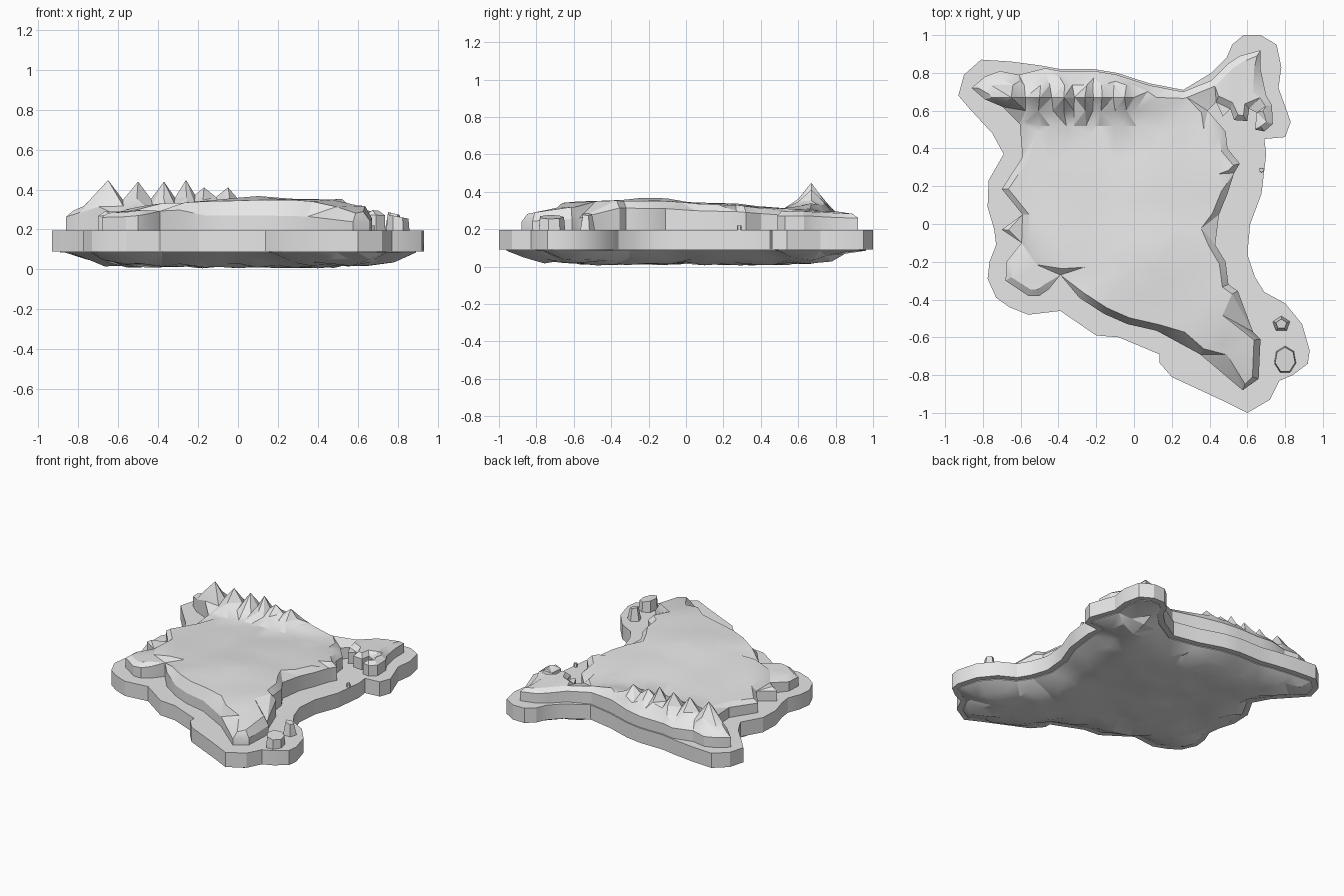
import bpy, bmesh, math, random
from mathutils import Vector
from mathutils.geometry import delaunay_2d_cdt, intersect_point_line

if "Cube" in bpy.data.objects:
    bpy.data.objects.remove(bpy.data.objects["Cube"])

random.seed(4)
stone = bpy.data.materials.new("pale_stone")
stone.diffuse_color = (0.8, 0.8, 0.8, 1)
stone.use_nodes = True
stone.node_tree.nodes["Principled BSDF"].inputs["Base Color"].default_value = stone.diffuse_color
SLAB_LOW, SLAB_TOP = 0.09, 0.195

# Outline of the base slab, clockwise from the back left corner
coast = [(-.93, .68), (-.90, .79), (-.81, .87), (-.65, .86), (-.50, .84), (-.39, .82), (-.21, .82),
         (-.09, .80), (.08, .745), (.26, .71), (.41, .80), (.49, .88), (.52, .95), (.58, 1), (.67, 1),
         (.755, .95), (.78, .83), (.765, .72), (.83, .54), (.80, .46), (.69, .45), (.70, .37),
         (.675, .16), (.615, 0), (.60, -.16), (.64, -.28), (.69, -.36), (.80, -.42), (.89, -.53),
         (.93, -.67), (.92, -.74), (.84, -.80), (.77, -.83), (.72, -.93), (.60, -1), (.48, -.94),
         (.20, -.81), (.135, -.735), (.135, -.69), (-.08, -.60), (-.20, -.59), (-.39, -.46),
         (-.56, -.48), (-.66, -.44), (-.73, -.39), (-.775, -.29), (-.765, -.20), (-.73, -.11),
         (-.74, -.03), (-.775, .09), (-.77, .23), (-.69, .37), (-.75, .48), (-.87, .61)]
# Outline of the raised land
cliff = [(-.86, .72), (-.79, .78), (-.71, .81), (-.61, .79), (-.47, .825), (-.39, .81), (-.21, .81),
         (-.09, .79), (.08, .735), (.26, .70), (.41, .76), (.50, .85), (.56, .89), (.67, .92),
         (.67, .82), (.70, .68), (.73, .63), (.735, .53), (.69, .49), (.64, .50), (.65, .59),
         (.61, .61), (.60, .545), (.53, .55), (.51, .61), (.47, .57), (.435, .645), (.39, .60),
         (.485, .49), (.495, .40), (.56, .32), (.53, .27), (.495, .16), (.45, .05), (.43, -.11),
         (.485, -.20), (.50, -.32), (.55, -.355), (.63, -.57), (.67, -.61), (.66, -.82), (.575, -.88),
         (.35, -.69), (.12, -.565), (-.035, -.53), (-.16, -.475), (-.29, -.39), (-.39, -.27),
         (-.45, -.345), (-.50, -.38), (-.56, -.38), (-.68, -.30), (-.675, -.20), (-.595, -.10),
         (-.70, -.03), (-.59, .05), (-.70, .185), (-.59, .355), (-.605, .53), (-.695, .62), (-.79, .66)]
# Spot heights of the plateau
spots = [(-.8, .72, .285), (-.6, .78, .29), (-.2, .78, .30), (.2, .68, .305), (.45, .72, .295),
         (.66, .86, .28), (.7, .56, .295), (.45, .6, .30), (-.6, .45, .29), (-.2, .5, .305),
         (.3, .45, .315), (-.65, .15, .285), (-.62, -.28, .28), (-.3, .2, .32), (.15, .2, .345),
         (.48, .2, .33), (-.35, -.15, .335), (.1, -.2, .37), (.42, -.2, .35), (-.05, -.45, .345),
         (.3, -.55, .35), (.52, -.4, .355), (.6, -.7, .315), (.57, -.85, .275)]
# Peaks and saddles along the ridge, and its cross-section
crest = [(-.86, 0), (-.75, .05), (-.65, .16), (-.575, .06), (-.5, .145), (-.435, .055), (-.37, .14),
         (-.315, .06), (-.26, .145), (-.215, .07), (-.17, .11), (-.11, .06), (-.05, .105), (0, .05),
         (.12, .03), (.28, 0)]
flank = [(.52, 0), (.60, .42), (.67, 1), (.735, .45), (.80, 0)]


def lerp_table(table, t):
    for (a, u), (b, v) in zip(table, table[1:]):
        if a <= t <= b:
            return u + (v - u) * (t - a) / (b - a)
    return 0


def inside(p, poly):
    hit = False
    for a, b in zip(poly, poly[1:] + poly[:1]):
        if (a[1] > p[1]) != (b[1] > p[1]):
            if p[0] < a[0] + (p[1] - a[1]) / (b[1] - a[1]) * (b[0] - a[0]):
                hit = not hit
    return hit


def edge_distance(p, poly):
    p, best = Vector((p[0], p[1])), 9
    for a, b in zip(poly, poly[1:] + poly[:1]):
        a, b = Vector(a), Vector(b)
        q, t = intersect_point_line(p, a, b)
        q = a.lerp(b, min(1, max(0, t)))
        best = min(best, (p - q.xy).length)
    return best


def inset(poly, d):
    result = []
    for i, p in enumerate(poly):
        t = (Vector(poly[(i + 1) % len(poly)]) - Vector(poly[i - 1])).normalized()
        result.append((p[0] + t.y * d, p[1] - t.x * d))
    return result


def finish(name, bm):
    bmesh.ops.recalc_face_normals(bm, faces=bm.faces)
    me = bpy.data.meshes.new(name)
    bm.to_mesh(me)
    bm.free()
    me.materials.append(stone)
    ob = bpy.data.objects.new(name, me)
    bpy.context.collection.objects.link(ob)
    bpy.ops.object.select_all(action='DESELECT')
    ob.select_set(True)
    bpy.context.view_layer.objects.active = ob
    bpy.ops.object.shade_smooth_by_angle(angle=math.radians(25))


def scatter(poly, step, gap):
    pts, n = [], int(1.1 / step)
    for i in range(-n, n + 1):
        for j in range(-n, n + 1):
            p = ((i + random.uniform(-.3, .3)) * step, (j + random.uniform(-.3, .3)) * step)
            if inside(p, poly) and edge_distance(p, poly) > gap:
                pts.append(p)
    return pts


def landform(name, poly, pts, height, wall_z):
    """Triangulated sheet inside an outline, with a wall around its border."""
    verts = [Vector(p) for p in poly + pts]
    out = delaunay_2d_cdt(verts, [], [list(range(len(poly)))], 1, 1e-5)
    bm = bmesh.new()
    vs = [bm.verts.new((p.x, p.y, 0)) for p in out[0]]
    for f in out[2]:
        bm.faces.new([vs[i] for i in f])
    for v in list(bm.verts):
        if not v.link_faces:
            bm.verts.remove(v)
    for v in bm.verts:
        v.co.z = height(v.co.x, v.co.y, v.is_boundary)
    rim = [e for e in bm.edges if e.is_boundary]
    ext = bmesh.ops.extrude_edge_only(bm, edges=rim)
    for v in ext["geom"]:
        if isinstance(v, bmesh.types.BMVert):
            v.co.z = wall_z
    finish(name, bm)


def land_height(x, y, border):
    ws = [1 / (((x - a) ** 2 + (y - b) ** 2) ** 1.5 + .001) for a, b, _ in spots]
    z = sum(w * s[2] for w, s in zip(ws, spots)) / sum(ws)
    z += lerp_table(crest, x) * lerp_table(flank, y)
    if border:
        return SLAB_TOP + (z - SLAB_TOP) * (.75 if y > -.4 or x < -.3 else .5)
    return z + random.uniform(-.003, .003)


# Base slab
bm = bmesh.new()
face = bm.faces.new([bm.verts.new((x, y, SLAB_LOW)) for x, y in coast])
ext = bmesh.ops.extrude_face_region(bm, geom=[face], use_keep_orig=True)
for v in ext["geom"]:
    if isinstance(v, bmesh.types.BMVert):
        v.co.z = SLAB_TOP
finish("base_slab", bm)

# Raised land: shoulder ring, open ground and ridge rows
points = [p for p in inset(cliff, .035) if inside(p, cliff) and edge_distance(p, cliff) > .015]
points += [p for p in scatter(cliff, .12, .06) if not (.49 < p[1] and p[0] < .3)]
for x, _ in crest:
    for y, _ in flank:
        p = (x + random.uniform(-.012, .012) * (y != .67), y)
        if inside(p, cliff) and edge_distance(p, cliff) > .015:
            points.append(p)
landform("raised_land", cliff, points, land_height, SLAB_TOP - .01)

# Rocky underside
root = inset(coast, .04)


def root_height(x, y, border):
    if border:
        return SLAB_LOW - .005
    d = min(1, edge_distance((x, y), root) / .15)
    return max(0, SLAB_LOW - .015 - .057 * d + random.uniform(-.022, .02) * (1.25 - d * .7))


landform("rocky_underside", root, scatter(root, .095, .03), root_height, SLAB_LOW + .01)

# Loose rocks on the shore: x, y, width, length, top, taper, sides
for i, (x, y, w, l, top, taper, n) in enumerate([(.80, -.72, .06, .075, .265, .9, 7),
                                                 (.78, -.53, .05, .045, .28, .6, 5),
                                                 (.675, .285, .014, .014, .22, .8, 6)]):
    bm = bmesh.new()
    h = top - SLAB_TOP + .01
    bmesh.ops.create_cone(bm, cap_ends=True, segments=n, radius1=1, radius2=taper, depth=h)
    for v in bm.verts:
        lift = .012 * v.co.x if v.co.z > 0 and w > .02 else 0
        v.co = (x + v.co.x * w, y + v.co.y * l, v.co.z + SLAB_TOP - .01 + h / 2 - lift)
    finish(f"shore_rock_{i + 1}", bm)
